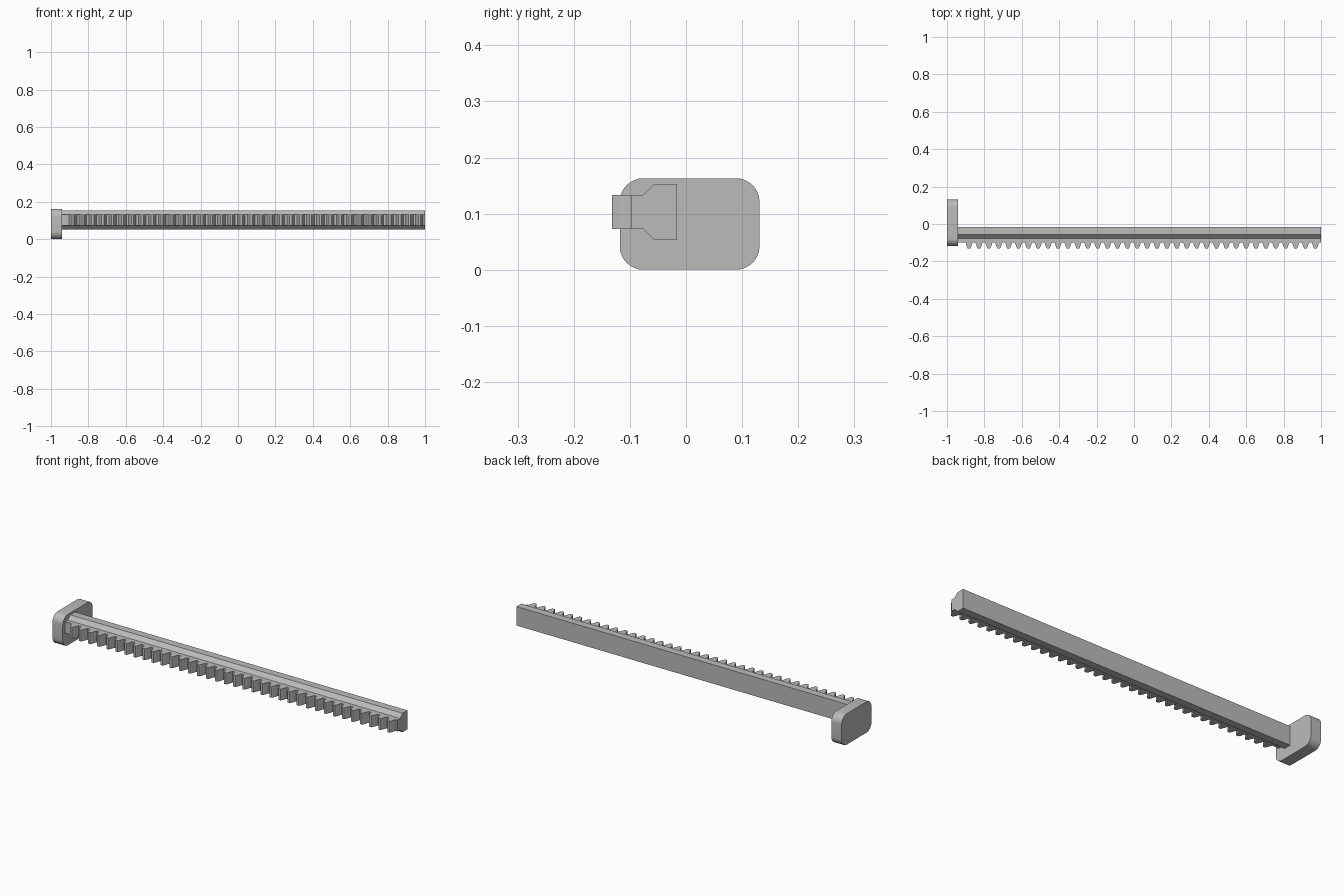
import bpy
import bmesh
import math

old = bpy.data.objects.get("Cube")
if old:
    bpy.data.objects.remove(old, do_unlink=True)

grey = bpy.data.materials.new("plain grey")
grey.use_nodes = True
COLOUR = (0.5, 0.5, 0.5, 1)
grey.diffuse_color = COLOUR
grey.node_tree.nodes["Principled BSDF"].inputs["Base Color"].default_value = COLOUR


def extrude(name, points, direction):
    """Extrude a closed 3D outline into a solid."""
    bm = bmesh.new()
    face = bm.faces.new([bm.verts.new(p) for p in points])
    result = bmesh.ops.extrude_face_region(bm, geom=[face])
    moved = [g for g in result["geom"] if isinstance(g, bmesh.types.BMVert)]
    bmesh.ops.translate(bm, verts=moved, vec=direction)
    bmesh.ops.recalc_face_normals(bm, faces=bm.faces)
    mesh = bpy.data.meshes.new(name)
    bm.to_mesh(mesh)
    bm.free()
    mesh.materials.append(grey)
    obj = bpy.data.objects.new(name, mesh)
    bpy.context.collection.objects.link(obj)
    bpy.context.view_layer.objects.active = obj
    bpy.ops.object.select_all(action="DESELECT")
    obj.select_set(True)
    bpy.ops.object.shade_smooth_by_angle(angle=math.radians(30))
    return obj


# End plate with rounded corners
Y0, Y1, HEIGHT, RADIUS = -0.118, 0.131, 0.163, 0.042
corners = [(Y1 - RADIUS, HEIGHT - RADIUS), (Y0 + RADIUS, HEIGHT - RADIUS),
           (Y0 + RADIUS, RADIUS), (Y1 - RADIUS, RADIUS)]
outline = []
for i, (cy, cz) in enumerate(corners):
    for step in range(9):
        a = math.pi / 2 * (i + step / 8)
        outline.append((-1, cy + RADIUS * math.cos(a), cz + RADIUS * math.sin(a)))
extrude("end_plate", outline, (0.06, 0, 0))

# Rail with a chamfered front
MID = 0.103
half = [(-0.016, 0.05), (-0.056, 0.05), (-0.077, 0.03), (-0.098, 0.03)]
profile = half + [(y, -z) for y, z in reversed(half)]
extrude("rail", [(-0.94, y, MID + z) for y, z in profile], (1.94, 0, 0))

# Row of rack teeth with flared roots and rounded tips
ROOT, FIRST, LAST, COUNT = -0.097, -0.882, 0.97, 36
tooth = [(0.021, 0), (0.0175, 0.006), (0.0155, 0.013),
         (0.0125, 0.022), (0.009, 0.03), (0.006, 0.035)]
pitch = (LAST - FIRST) / (COUNT - 1)
side = tooth + [(-x, d) for x, d in reversed(tooth)]
for n in range(COUNT):
    cx = FIRST + n * pitch
    extrude(f"tooth_{n + 1}", [(cx + x, ROOT - d, MID - 0.03) for x, d in side],
            (0, 0, 0.06))
